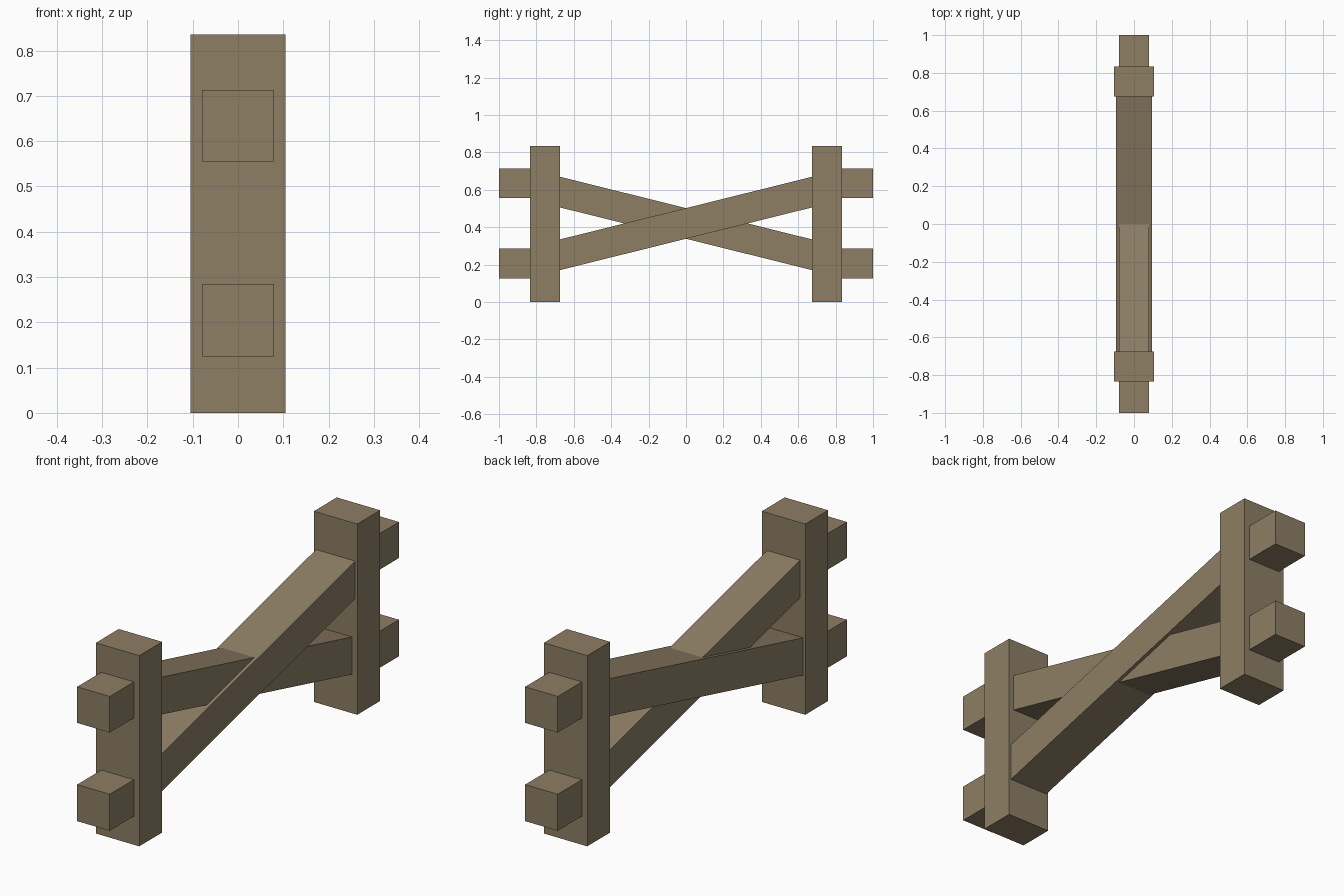
import bpy
import bmesh

cube = bpy.data.objects.get("Cube")
if cube:
    bpy.data.objects.remove(cube, do_unlink=True)

wood = bpy.data.materials.new("weathered_wood")
wood.use_nodes = True
colour = (0.27, 0.21, 0.13, 1)
wood.diffuse_color = colour
wood.node_tree.nodes["Principled BSDF"].inputs["Base Color"].default_value = colour


def beam(name, half_width, profile):
    """Extrude a side profile of (y, z) points across the x axis."""
    bm = bmesh.new()
    face = bm.faces.new([bm.verts.new((-half_width, y, z)) for y, z in profile])
    new = bmesh.ops.extrude_face_region(bm, geom=[face])["geom"]
    verts = [v for v in new if isinstance(v, bmesh.types.BMVert)]
    bmesh.ops.translate(bm, verts=verts, vec=(2 * half_width, 0, 0))
    bmesh.ops.recalc_face_normals(bm, faces=bm.faces)
    mesh = bpy.data.meshes.new(name)
    bm.to_mesh(mesh)
    bm.free()
    mesh.materials.append(wood)
    obj = bpy.data.objects.new(name, mesh)
    bpy.context.collection.objects.link(obj)
    return obj


def block(name, half_width, y0, y1, z0, z1):
    return beam(name, half_width, [(y0, z0), (y1, z0), (y1, z1), (y0, z1)])


# Upright posts with two square pegs on the outer side
for side, s in (("front", -1), ("back", 1)):
    block(side + "_post", 0.105, s * 0.675, s * 0.833, 0, 0.835)
    block(side + "_lower_peg", 0.079, s * 0.80, s, 0.125, 0.285)
    block(side + "_upper_peg", 0.079, s * 0.80, s, 0.555, 0.713)

# Crossed braces with vertical ends set into the posts
END, MID, HALF, RISE = 0.70, 0.42, 0.082, 0.174
for name, half_width, s in (("rising_brace", 0.095, 1), ("falling_brace", 0.08, -1)):
    low, high = MID - s * RISE, MID + s * RISE
    beam(name, half_width, [(-END, low - HALF), (END, high - HALF),
                            (END, high + HALF), (-END, low + HALF)])
